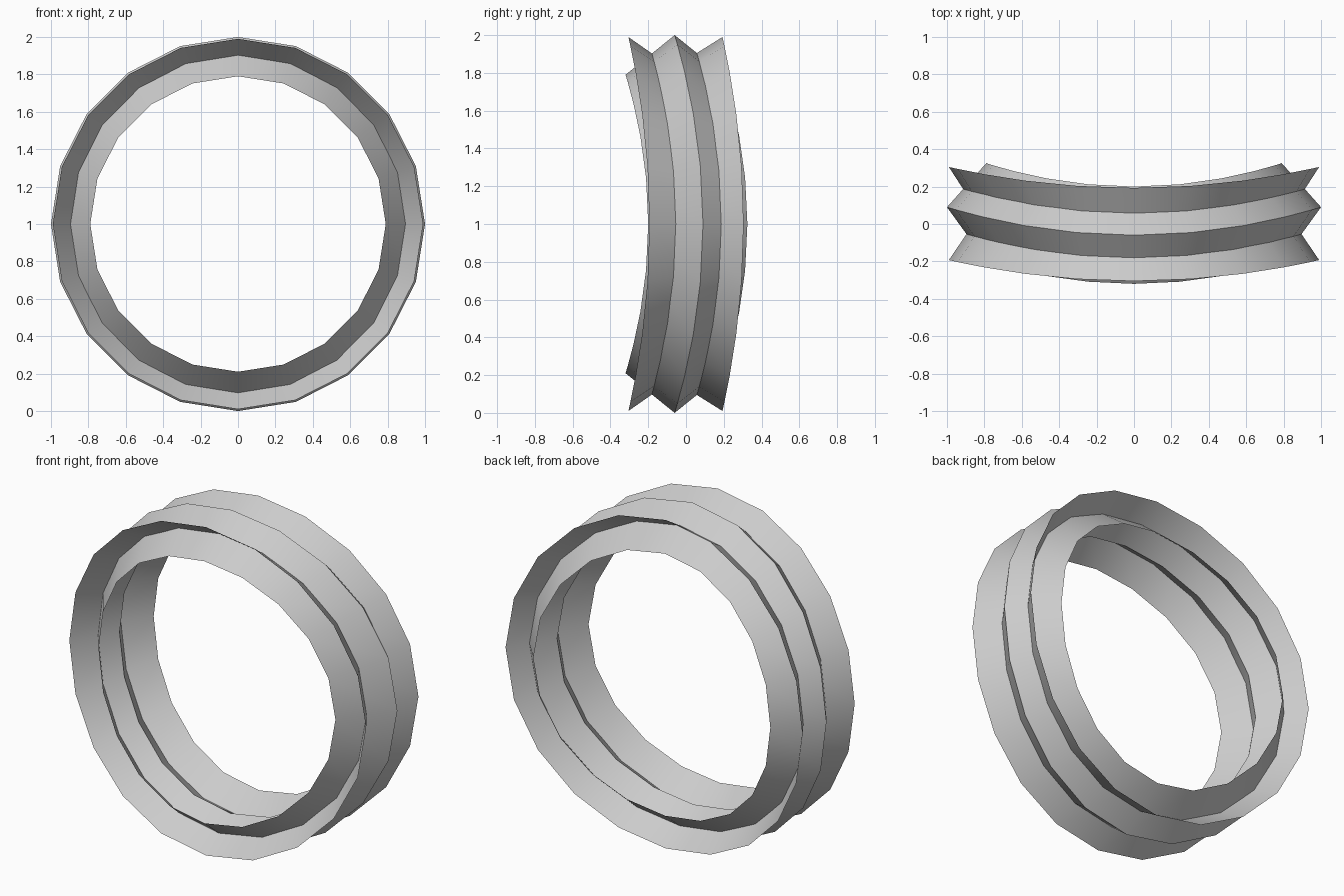
import bpy, bmesh, math

if "Cube" in bpy.data.objects:
    bpy.data.objects.remove(bpy.data.objects["Cube"])

SIDES = 20

def band(name, profile):
    """Sweep an open profile round the y axis; each point is
    (radius, y at top/bottom, y at left/right), giving a saddle-bent ring."""
    bm = bmesh.new()
    rings = []
    for i in range(SIDES):
        t = 2 * math.pi * i / SIDES
        ring = []
        for r, y_top, y_side in profile:
            y = (y_top + y_side) / 2 + (y_top - y_side) / 2 * math.cos(2 * t)
            ring.append(bm.verts.new((r * math.sin(t), y, 1 + r * math.cos(t))))
        rings.append(ring)
    for i in range(SIDES):
        a, b = rings[i], rings[(i + 1) % SIDES]
        for j in range(len(profile) - 1):
            bm.faces.new((a[j], b[j], b[j + 1], a[j + 1]))
    bmesh.ops.recalc_face_normals(bm, faces=bm.faces[:])
    me = bpy.data.meshes.new(name)
    bm.to_mesh(me)
    bm.free()
    ob = bpy.data.objects.new(name, me)
    bpy.context.collection.objects.link(ob)
    bpy.ops.object.select_all(action='DESELECT')
    ob.select_set(True)
    bpy.context.view_layer.objects.active = ob
    bpy.ops.object.shade_smooth_by_angle(angle=math.radians(40))
    return ob

# ridge band: inner flanges rising to the central outer ridge
band("ridge_band", [(0.79, -0.32, -0.2), (1.0, -0.06, 0.09), (0.79, 0.2, 0.325)])
# groove band: outer flanges dipping to a central inner groove
band("groove_band", [(0.99, -0.305, -0.193), (0.825, -0.07, 0.05), (0.99, 0.193, 0.305)])
